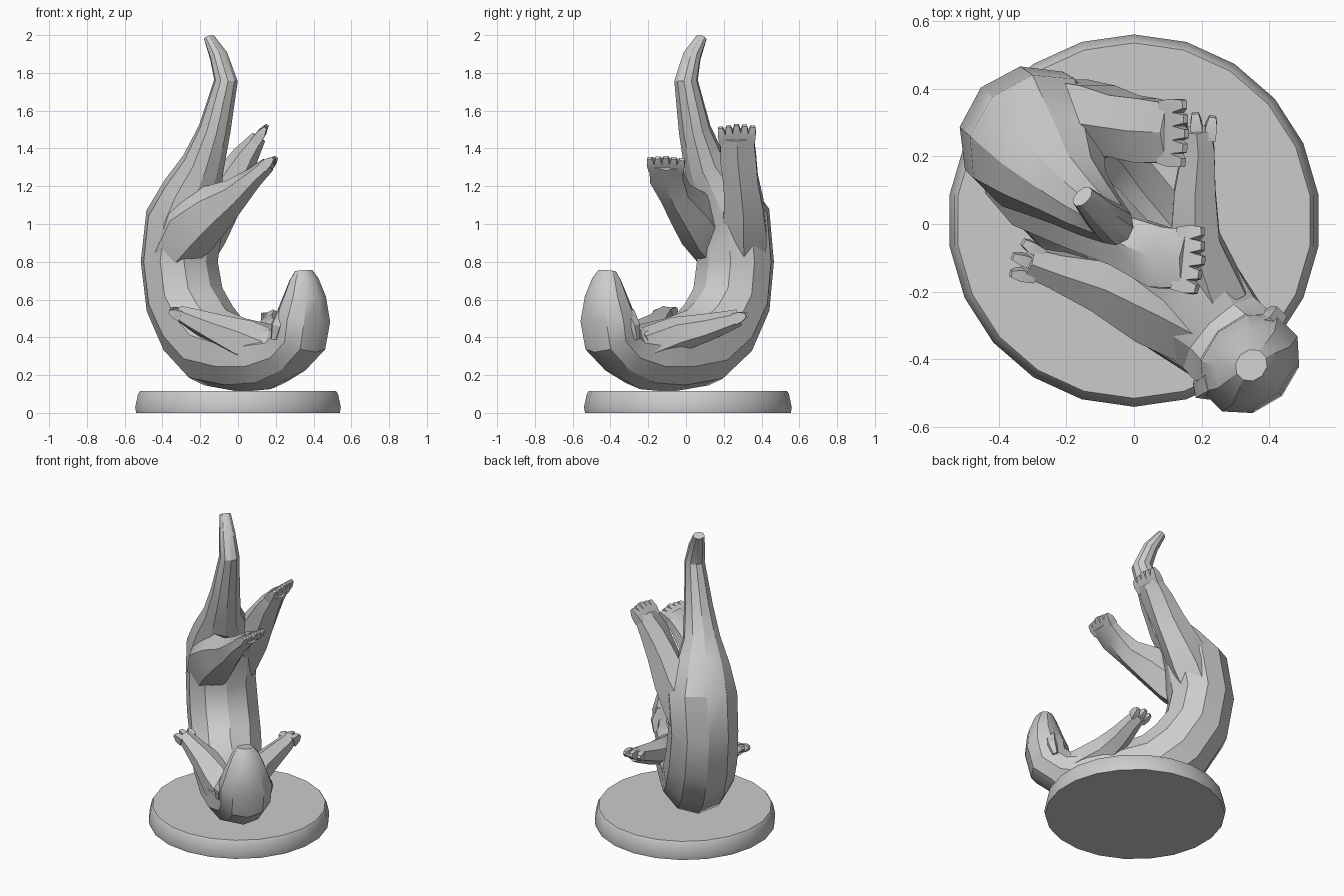
import bpy, bmesh, math
from mathutils import Vector

if "Cube" in bpy.data.objects:
    bpy.data.objects.remove(bpy.data.objects["Cube"])

R2 = math.sqrt(0.5)
SIDE = Vector((R2, R2, 0))          # across the body

grey = bpy.data.materials.new("stone_grey")
grey.diffuse_color = (0.6, 0.6, 0.6, 1)
grey.use_nodes = True
grey.node_tree.nodes["Principled BSDF"].inputs["Base Color"].default_value = grey.diffuse_color


def finish(name, bm, angle=32):
    bmesh.ops.recalc_face_normals(bm, faces=bm.faces)
    me = bpy.data.meshes.new(name)
    bm.to_mesh(me)
    bm.free()
    ob = bpy.data.objects.new(name, me)
    bpy.context.collection.objects.link(ob)
    me.materials.append(grey)
    bpy.ops.object.select_all(action='DESELECT')
    bpy.context.view_layer.objects.active = ob
    ob.select_set(True)
    bpy.ops.object.shade_smooth_by_angle(angle=math.radians(angle))
    return ob


def tube(bm, sections, side, n):
    """Skin rings of (centre, half width, half thickness) along a path."""
    pts = [Vector(s[0]) for s in sections]
    rings = []
    for i, (c, w, t) in enumerate(sections):
        tan = (pts[min(i + 1, len(pts) - 1)] - pts[max(i - 1, 0)]).normalized()
        a = (side - tan * side.dot(tan)).normalized()
        b = tan.cross(a)
        rings.append([bm.verts.new(pts[i] + a * w * math.cos(k) + b * t * math.sin(k))
                      for k in (2 * math.pi * (j + 0.5) / n for j in range(n))])
    for p, q in zip(rings, rings[1:]):
        for j in range(n):
            bm.faces.new((p[j], p[(j + 1) % n], q[(j + 1) % n], q[j]))
    bm.faces.new(rings[0])
    bm.faces.new(rings[-1])


def at(u, z, v=-0.05):
    """Point in the body's diagonal plane, u along it and v across it."""
    return Vector(((u + v) * R2, (v - u) * R2, z))


def limb(name, sections, side, toes, length, n=6):
    """Tapered limb ending in a webbed fan of pointed toes."""
    bm = bmesh.new()
    side = Vector(side)
    tube(bm, sections, side, n)
    end, w, t = Vector(sections[-1][0]), sections[-1][1], sections[-1][2]
    tan = (end - Vector(sections[-2][0])).normalized()
    a = (side - tan * side.dot(tan)).normalized()
    for i in range(toes):
        f = (2 * i / (toes - 1) - 1) * 0.72
        root = end + a * w * f - tan * 0.03
        tip = root + tan * (length + 0.03 - 0.02 * abs(f)) + a * f * 0.02
        r = w / toes * 1.45
        tube(bm, [(root, r, t), (root.lerp(tip, 0.6), r, t * 0.8),
                  (tip, r * 0.6, t * 0.3)], side, 4)
    finish(name, bm)


# Round base with a slightly sloped rim
bm = bmesh.new()
tube(bm, [((0, 0.01, 0), 0.545, 0.545), ((0, 0.01, 0.03), 0.55, 0.55),
          ((0, 0.01, 0.1), 0.535, 0.535), ((0, 0.01, 0.115), 0.525, 0.525)],
     Vector((1, 0, 0)), 22)
finish("base", bm)

# Curled body from tail tip to nose: u, z, half width, half thickness, v
spine = [(-0.165, 1.985, .035, .025, -.05), (-0.095, 1.89, .05, .048, -.05),
         (-0.045, 1.76, .062, .064, -.045), (-0.12, 1.5, .088, .085, -.055),
         (-0.2, 1.32, .115, .115, -.06), (-0.29, 1.18, .17, .15, -.05),
         (-0.37, 1.03, .22, .2, -.03), (-0.405, .8, .215, .2, -.035),
         (-0.37, .6, .22, .205, -.03), (-0.27, .45, .22, .215, -.03),
         (-0.13, .345, .215, .215, -.04), (.09, .305, .205, .195, -.05),
         (.28, .3, .19, .175, -.05), (.42, .33, .155, .14, -.05),
         (.515, .40, .16, .14, -.05), (.535, .5, .165, .135, -.05),
         (.55, .62, .125, .105, -.05), (.545, .71, .085, .07, -.05),
         (.54, .752, .05, .045, -.05)]
bm = bmesh.new()
tube(bm, [(at(u, z, v), w, t) for u, z, w, t, v in spine], SIDE, 10)
finish("body", bm)

# Ears on both sides of the head
for name, s in (("left_ear", -1), ("right_ear", 1)):
    bm = bmesh.new()
    tube(bm, [(at(.5, .53, -.05 + s * .11), .04, .04), (at(.49, .46, -.05 + s * .15), .035, .035),
              (at(.47, .39, -.05 + s * .15), .02, .02)], SIDE, 5)
    finish(name, bm)

# Hind legs with heavy thighs and broad webbed feet
limb("front_hind_leg", [((-.36, .17, .84), .11, .12), ((-.26, .09, .98), .13, .17),
                        ((-.13, .02, 1.08), .12, .135), ((-.015, -.055, 1.16), .09, .085),
                        ((.08, -.1, 1.245), .105, .055), ((.16, -.105, 1.315), .1, .04)],
     (0.15, 1, 0), 5, .06)
limb("rear_hind_leg", [((-.28, .31, .8), .13, .13), ((-.2, .305, .97), .14, .15),
                       ((-.11, .305, 1.1), .12, .125), ((-.035, .29, 1.23), .105, .1),
                       ((.04, .275, 1.36), .11, .07), ((.11, .27, 1.46), .1, .04)],
     (0, 1, 0), 5, .08)

# Forelegs folded back along the belly
limb("front_foreleg", [((.2, -.33, .31), .11, .12), ((.04, -.245, .38), .12, .115),
                       ((-.11, -.175, .44), .09, .085), ((-.24, -.135, .495), .06, .06),
                       ((-.315, -.11, .53), .05, .04)], (.4, .9, .1), 3, .05)
limb("rear_foreleg", [((.24, -.22, .35), .11, .1), ((.18, -.05, .415), .085, .095),
                      ((.18, .1, .45), .07, .075), ((.19, .22, .485), .055, .055),
                      ((.185, .28, .505), .05, .045)], (1, 0, 0), 3, .05)
